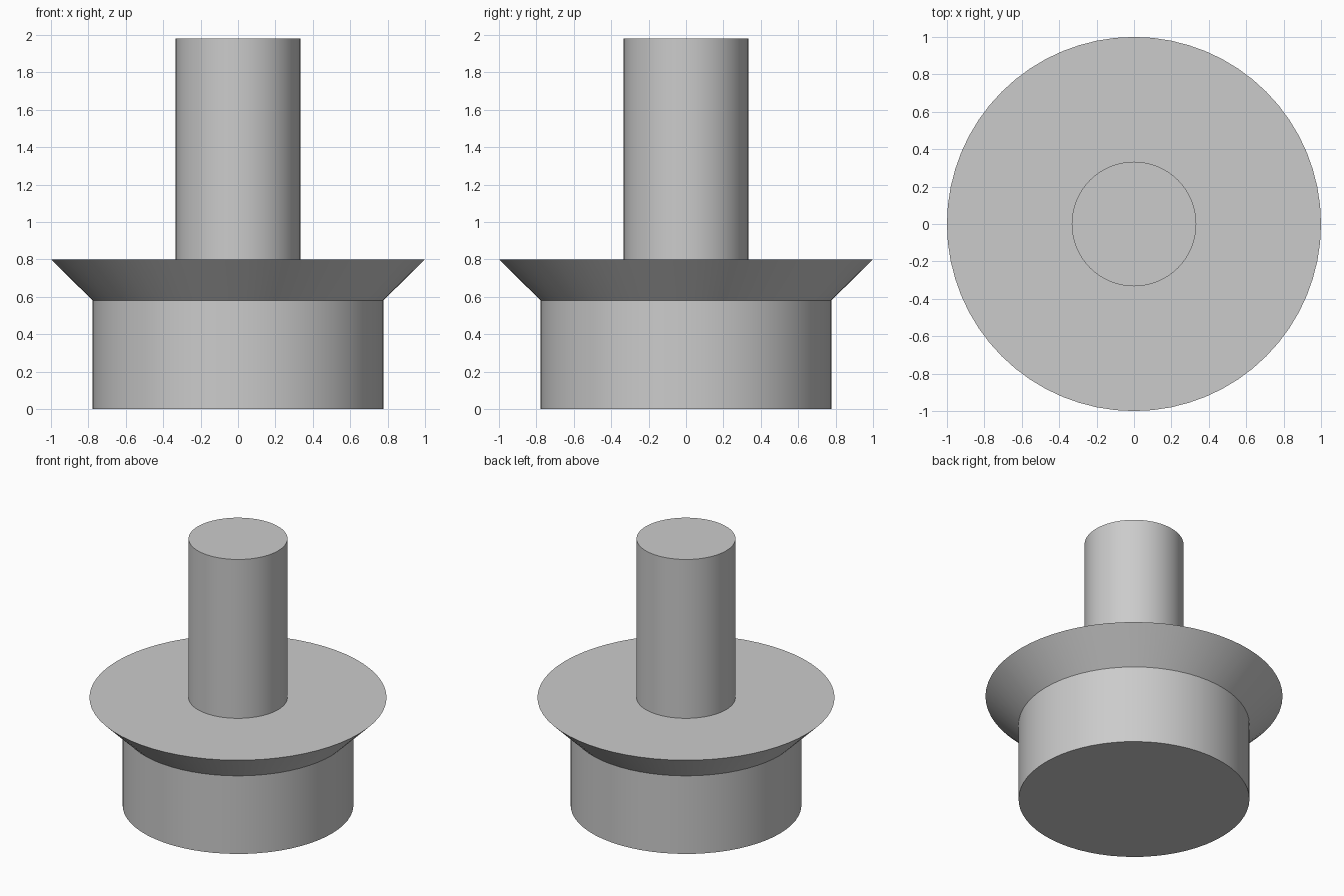
import bpy
import bmesh
from math import cos, sin, tau, radians

SEGMENTS = 64

default_cube = bpy.data.objects.get("Cube")
if default_cube:
    bpy.data.objects.remove(default_cube, do_unlink=True)


def make_material(name, rgb):
    mat = bpy.data.materials.new(name)
    mat.use_nodes = True
    color = (*rgb, 1.0)
    mat.diffuse_color = color
    mat.node_tree.nodes["Principled BSDF"].inputs["Base Color"].default_value = color
    return mat


def turned_part(name, profile, material):
    """Revolve a (radius, height) profile around z and cap both ends."""
    bm = bmesh.new()
    rings = [[bm.verts.new((r * cos(tau * i / SEGMENTS), r * sin(tau * i / SEGMENTS), z))
              for i in range(SEGMENTS)] for r, z in profile]
    for low, high in zip(rings, rings[1:]):
        for i in range(SEGMENTS):
            j = (i + 1) % SEGMENTS
            bm.faces.new((low[i], low[j], high[j], high[i]))
    bm.faces.new(rings[0][::-1])
    bm.faces.new(rings[-1])
    bmesh.ops.recalc_face_normals(bm, faces=bm.faces)
    mesh = bpy.data.meshes.new(name)
    bm.to_mesh(mesh)
    bm.free()
    mesh.materials.append(material)
    obj = bpy.data.objects.new(name, mesh)
    bpy.context.collection.objects.link(obj)
    bpy.ops.object.select_all(action="DESELECT")
    obj.select_set(True)
    bpy.context.view_layer.objects.active = obj
    bpy.ops.object.shade_smooth_by_angle(angle=radians(30))
    return obj


grey = make_material("light grey", (0.6, 0.6, 0.6))

# One turned solid: round base, flared collar with a flat top, upright stem
turned_part("flanged_plug", [
    (0.777, 0.0),
    (0.777, 0.58),
    (1.0, 0.8),
    (0.333, 0.8),
    (0.333, 1.98),
], grey)
